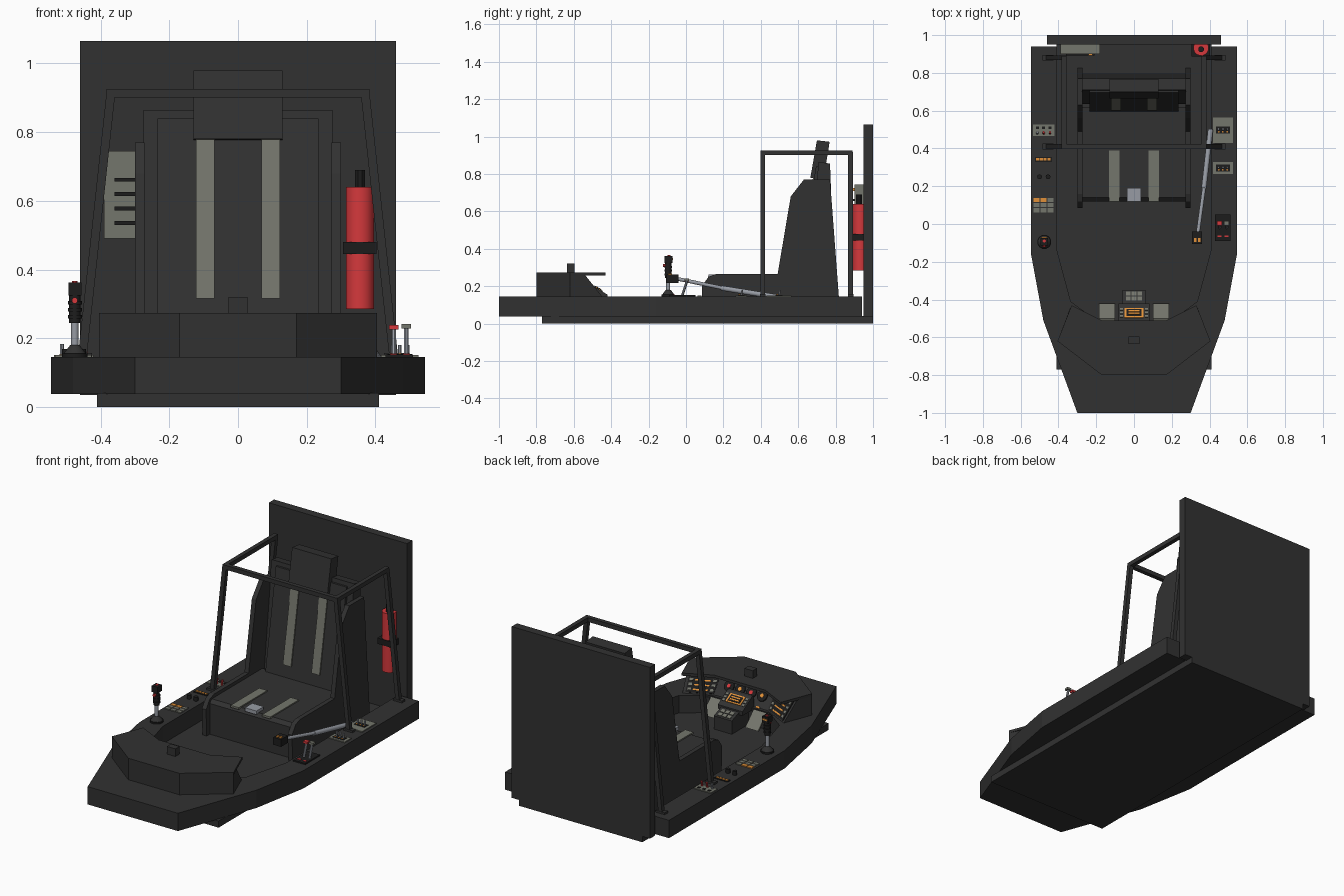
import bpy, bmesh, math
from mathutils import Vector, Matrix


def mat(name, r, g, b):
    m = bpy.data.materials.new(name)
    m.diffuse_color = (r, g, b, 1)
    return m


DARK = mat("charcoal", 0.031, 0.031, 0.031)
BLACK = mat("black", 0.012, 0.012, 0.012)
TAN = mat("grey_beige", 0.175, 0.18, 0.15)
METAL = mat("steel", 0.31, 0.33, 0.37)
RED = mat("red", 0.66, 0.04, 0.045)
ORANGE = mat("orange", 0.75, 0.28, 0.04)


def finish(name, bm, m):
    bmesh.ops.recalc_face_normals(bm, faces=bm.faces)
    me = bpy.data.meshes.new(name)
    bm.to_mesh(me)
    bm.free()
    me.materials.append(m)
    ob = bpy.data.objects.new(name, me)
    bpy.context.collection.objects.link(ob)
    return ob


def loft(name, a, b, m):
    """Closed solid between two loops of equal length."""
    bm = bmesh.new()
    va, vb = [bm.verts.new(p) for p in a], [bm.verts.new(p) for p in b]
    bm.faces.new(va)
    bm.faces.new(vb)
    for i in range(len(a)):
        j = (i + 1) % len(a)
        bm.faces.new((va[i], va[j], vb[j], vb[i]))
    return finish(name, bm, m)


def plan(name, pts, z0, z1, m=DARK):
    return loft(name, [(x, y, z0) for x, y in pts], [(x, y, z1) for x, y in pts], m)


def side(name, pts, x0, x1, m=DARK):
    return loft(name, [(x0, y, z) for y, z in pts], [(x1, y, z) for y, z in pts], m)


def box(name, x0, x1, y0, y1, z0, z1, m=DARK):
    return plan(name, [(x0, y0), (x1, y0), (x1, y1), (x0, y1)], z0, z1, m)


def rod(name, p, q, r, m=DARK, n=12, r2=None):
    p, q = Vector(p), Vector(q)
    d = q - p
    bm = bmesh.new()
    bmesh.ops.create_cone(bm, cap_ends=True, segments=n, radius1=r,
                          radius2=r if r2 is None else r2, depth=d.length)
    rot = d.to_track_quat('Z', 'Y').to_matrix().to_4x4()
    bmesh.ops.transform(bm, verts=bm.verts, matrix=Matrix.Translation((p + q) / 2)
                        @ rot @ Matrix.Rotation(math.pi / n, 4, 'Z'))
    ob = finish(name, bm, m)
    if n > 8:
        for f in ob.data.polygons:
            f.use_smooth = len(f.vertices) == 4
    return ob


def inlay(name, quad, u0, u1, v0, v1, m, h=0.004):
    """Thin plate on a sloped panel, placed in the panel's 0..1 coordinates."""
    a, b, c, d = map(Vector, quad)
    n = (b - a).cross(d - a).normalized()
    if n.z < 0:
        n = -n
    at = lambda u, v: (a.lerp(b, u)).lerp(d.lerp(c, u), v)
    lo = [at(u, v) for u, v in ((u0, v0), (u1, v0), (u1, v1), (u0, v1))]
    return loft(name, lo, [p + n * h for p in lo], m)


TOP = 0.145
# Floor pan, back wall and side decks
box("floor_pan", -0.41, 0.41, -0.77, 1.0, 0, 0.04)
box("back_wall", -0.46, 0.46, 0.95, 1.0, 0.035, 1.065)
rim = [(0, -1), (0.30, -1), (0.48, -0.51), (0.545, -0.16), (0.545, 0.94), (0.41, 0.94),
       (0.41, -0.13), (0.335, -0.41), (0.2, -0.51), (0, -0.51)]
for s, tag in ((-1, "left"), (1, "right")):
    plan(tag + "_deck", [(s * x, y) for x, y in rim], 0.038, TOP)

# Dashboard body and visor
outer = [(-0.405, -0.62), (-0.17, -0.8), (0.17, -0.8), (0.405, -0.62)]
low = outer + [(0.335, -0.44), (0.17, -0.52), (-0.17, -0.52), (-0.335, -0.44)]
high = outer + [(0.365, -0.54), (0.17, -0.62), (-0.17, -0.62), (-0.365, -0.54)]
lo3, hi3 = [(x, y, TOP - 0.01) for x, y in low], [(x, y, 0.26) for x, y in high]
loft("dashboard", lo3, hi3, DARK)
plan("dashboard_visor", outer + [(0.33, -0.43), (0.17, -0.51), (-0.17, -0.51), (-0.33, -0.43)],
     0.258, 0.274)
box("visor_knob", -0.028, 0.028, -0.635, -0.595, 0.27, 0.32)

# Dashboard instruments: screens on the wings, dials in the middle
for tag, i in (("right", 4), ("left", 6)):
    q = (lo3[i], lo3[i + 1], hi3[i + 1], hi3[i])
    inlay(tag + "_screen_frame", q, 0.08, 0.92, 0.12, 0.88, BLACK)
    for r in range(4):
        v = 0.2 + r * 0.17
        inlay(tag + "_screen_line", q, 0.28, 0.72, v, v + 0.05, ORANGE, 0.006)
        for u in (0.12, 0.78):
            inlay(tag + "_screen_key", q, u, u + 0.1, v, v + 0.08, TAN, 0.006)
q = (lo3[5], lo3[6], hi3[6], hi3[5])
n = Vector((0, 0.78, 0.68)).normalized()
for k, x in enumerate((-0.11, -0.037, 0.037, 0.11)):
    c = Vector((x, -0.57, 0.2))
    rod("dial_rim", c - n * 0.006, c + n * 0.006, 0.032, BLACK, 16)
    rod("dial_centre", c, c + n * 0.008, 0.012, (ORANGE, RED)[k % 2], 8)
    inlay("dial_light", q, 0.14 + k * 0.215, 0.21 + k * 0.215, 0.06, 0.12, ORANGE)

# Centre console with screen and keys
side("console_base", [(-0.53, 0.04), (-0.35, 0.04), (-0.35, 0.12), (-0.43, 0.15), (-0.53, 0.15)],
     -0.06, 0.06)
side("console_head", [(-0.53, 0.13), (-0.42, 0.13), (-0.42, 0.155), (-0.51, 0.21), (-0.53, 0.21)],
     -0.082, 0.082)
q = ((-0.082, -0.42, 0.155), (0.082, -0.42, 0.155), (0.082, -0.51, 0.21), (-0.082, -0.51, 0.21))
inlay("console_screen", q, 0.2, 0.8, 0.3, 0.85, ORANGE)
inlay("console_screen_glass", q, 0.26, 0.74, 0.38, 0.77, BLACK, 0.006)
for v in (0.45, 0.6):
    inlay("console_screen_line", q, 0.32, 0.68, v, v + 0.08, ORANGE, 0.008)
for r in range(3):
    for u in (0.05, 0.85):
        inlay("console_screen_key", q, u, u + 0.1, 0.3 + r * 0.2, 0.42 + r * 0.2, TAN)
q = ((-0.06, -0.35, 0.12), (0.06, -0.35, 0.12), (0.06, -0.43, 0.15), (-0.06, -0.43, 0.15))
for k in range(3):
    for v in (0.12, 0.45):
        inlay("console_key", q, 0.15 + k * 0.25, 0.35 + k * 0.25, v, v + 0.25, TAN)

# Foot pedals
for s in (-1, 1):
    side("foot_pedal", [(-0.43, 0.06), (-0.42, 0.065), (-0.5, 0.145), (-0.51, 0.14)],
         s * 0.1, s * 0.185, TAN)

# Seat: cushion, padded back, shell, side panels and headrest
side("seat_cushion", [(0.12, 0.04), (0.12, 0.225), (0.14, 0.245), (0.62, 0.245), (0.62, 0.04)],
     -0.275, 0.275)
side("seat_back_pad", [(0.595, 0.24), (0.695, 0.84), (0.73, 0.84), (0.73, 0.24)], -0.235, 0.235)
side("seat_back_shell", [(0.635, 0.2), (0.71, 0.865), (0.77, 0.855), (0.8, 0.04), (0.64, 0.04)],
     -0.275, 0.275)
side("headrest", [(0.665, 0.78), (0.7, 0.98), (0.768, 0.972), (0.735, 0.77)], -0.13, 0.13)
panel = [(0.09, 0.04), (0.085, 0.2), (0.12, 0.25), (0.16, 0.265), (0.49, 0.265), (0.56, 0.68),
         (0.63, 0.77), (0.77, 0.77), (0.825, 0.04)]
for s in (-1, 1):
    side("seat_side_panel", panel, s * 0.272, s * 0.3)
    # Harness straps
    box("seat_strap", s * 0.078, s * 0.132, 0.118, 0.39, 0.24, 0.252, TAN)
    side("back_strap", [(0.6, 0.315), (0.682, 0.8), (0.692, 0.8), (0.612, 0.315)],
         s * 0.068, s * 0.122, TAN)
box("harness_buckle", -0.038, 0.038, 0.12, 0.19, 0.24, 0.262, METAL)

# Roll cage of square tube
R = 0.018
for s in (-1, 1):
    for y in (0.41, 0.88):
        rod("cage_leg", (s * 0.455, y, 0.13), (s * 0.37, y, 0.915), R, DARK, 4)
        box("cage_foot", s * 0.425, s * 0.485, y - 0.015, y + 0.015, TOP, TOP + 0.012)
    rod("cage_side_bar", (s * 0.37, 0.4, 0.913), (s * 0.37, 0.89, 0.913), R, DARK, 4)
rod("cage_front_bar", (-0.38, 0.41, 0.913), (0.38, 0.41, 0.913), R, DARK, 4)

# Fire extinguisher
rod("extinguisher", (0.355, 0.932, 0.285), (0.355, 0.932, 0.64), 0.041, RED, 16)
rod("extinguisher_nozzle", (0.355, 0.925, 0.63), (0.355, 0.925, 0.69), 0.016, BLACK, 8)
box("extinguisher_bracket", 0.305, 0.403, 0.888, 0.95, 0.445, 0.48, BLACK)

# Wall equipment box with slots
box("wall_box", -0.39, -0.18, 0.9, 0.952, 0.49, 0.745, TAN)
for k in range(4):
    box("wall_box_slot", -0.36, -0.21, 0.893, 0.902, 0.53 + k * 0.042, 0.541 + k * 0.042, BLACK)
box("wall_box_light", -0.24, -0.22, 0.893, 0.902, 0.71, 0.725, ORANGE)

# Control stick on the left deck
J = (-0.475, -0.095)
stick = [("stick_base", TOP, 0.155, 0.038, 0.038, BLACK), ("stick_boot", 0.155, 0.18, 0.034, 0.014, DARK),
         ("stick_shaft", 0.175, 0.25, 0.011, 0.011, METAL), ("stick_grip", 0.245, 0.33, 0.017, 0.017, BLACK)]
for name, z0, z1, r, r2, m in stick:
    rod(name, (*J, z0), (*J, z1), r, m, 12, r2)
for z in (0.258, 0.278, 0.298):
    rod("stick_ring", (*J, z), (*J, z + 0.01), 0.021, BLACK, 12)
box("stick_head", -0.494, -0.456, -0.115, -0.073, 0.325, 0.362, BLACK)
rod("stick_trigger", (-0.475, -0.11, 0.31), (-0.475, -0.122, 0.31), 0.009, RED, 8)
rod("stick_button", (-0.475, -0.09, 0.36), (-0.475, -0.09, 0.366), 0.009, RED, 8)
box("stick_light", -0.49, -0.46, -0.08, -0.07, 0.34, 0.35, ORANGE)

# Left deck controls
box("left_switch_plate", -0.535, -0.42, 0.465, 0.527, TOP, 0.151, TAN)
for k in range(3):
    x = -0.512 + k * 0.034
    rod("left_switch", (x, 0.48, 0.15), (x, 0.486, 0.182), 0.006, (METAL, RED, RED)[k], 8)
    box("left_switch_slot", x - 0.008, x + 0.008, 0.502, 0.517, 0.15, 0.154, BLACK)
box("left_light_bar", -0.525, -0.435, 0.328, 0.355, TOP, 0.149, BLACK)
for k in range(4):
    box("left_light", -0.519 + k * 0.02, -0.503 + k * 0.02, 0.335, 0.349, 0.148, 0.152, ORANGE)
for x in (-0.5, -0.455):
    rod("left_knob", (x, 0.25, TOP), (x, 0.25, 0.168), 0.013, BLACK, 10)
for r in range(3):
    for k in range(3):
        x, y = -0.533 + k * 0.037, 0.062 + r * 0.027
        box("left_key", x, x + 0.032, y, y + 0.022, TOP, 0.151, ORANGE if r == 2 and k < 2 else TAN)

# Right deck switch plates
for y0, y1, m in ((0.43, 0.565, RED), (0.265, 0.327, METAL)):
    box("right_switch_plate", 0.417, 0.525, y0, y1, TOP, 0.151, TAN)
    yc = (y0 + y1) / 2
    box("right_switch_slot", 0.435, 0.507, yc - 0.018, yc + 0.018, 0.15, 0.154, BLACK)
    for k in range(3):
        x = 0.448 + k * 0.023
        rod("right_switch", (x, yc, 0.15), (x, yc + 0.005, 0.18), 0.005, METAL, 8)
        box("right_switch_lamp", x - 0.004, x + 0.004, yc - 0.014, yc - 0.006, 0.153, 0.157, ORANGE)

# Right deck twin levers
box("lever_plate", 0.43, 0.51, -0.09, 0.05, TOP, 0.153, BLACK)
for x, z, m in ((0.453, 0.225, RED), (0.49, 0.228, TAN)):
    rod("lever_shaft", (x, -0.02, 0.15), (x, 0.005, z), 0.007, METAL, 8)
    box("lever_handle", x - 0.014, x + 0.014, -0.008, 0.016, z, z + 0.013, m)
    box("lever_mark", x - 0.01, x + 0.01, -0.07, -0.06, 0.152, 0.156, RED)

# Throttle arm beside the seat
rod("throttle_sleeve", (0.405, 0.5, 0.14), (0.37, 0.19, 0.19), 0.014, METAL)
rod("throttle_rod", (0.375, 0.22, 0.185), (0.338, -0.05, 0.24), 0.01, METAL)
box("throttle_handle", 0.308, 0.36, -0.105, -0.04, 0.218, 0.262, BLACK)
for x in (0.318, 0.338):
    box("throttle_button", x, x + 0.013, -0.095, -0.075, 0.26, 0.267, ORANGE)
